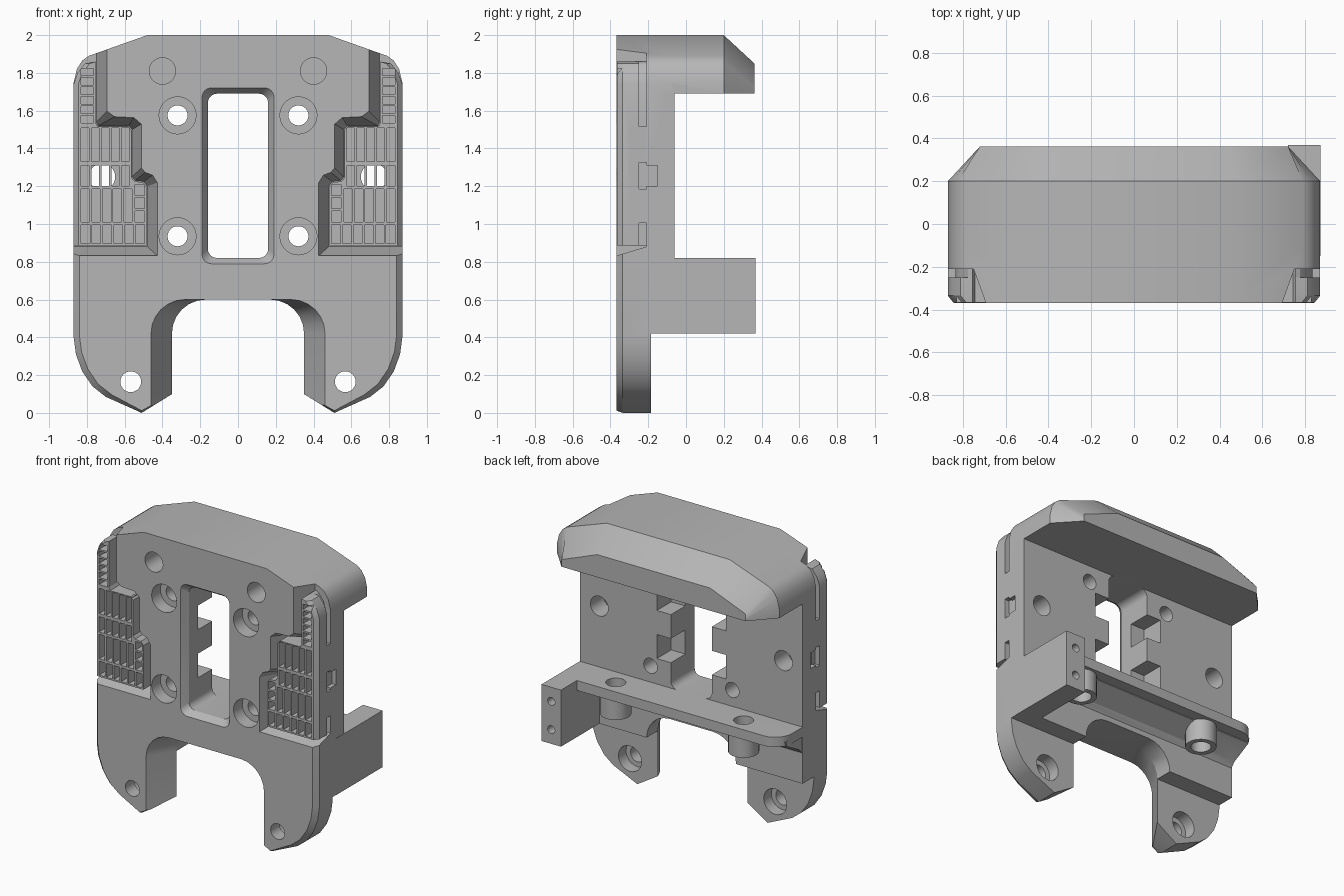
import bpy, bmesh, math

if "Cube" in bpy.data.objects:
    bpy.data.objects.remove(bpy.data.objects["Cube"])

grey = bpy.data.materials.new("plain grey")
grey.diffuse_color = (0.47, 0.47, 0.47, 1)
grey.use_nodes = True
grey.node_tree.nodes["Principled BSDF"].inputs["Base Color"].default_value = grey.diffuse_color


def loft(name, rings):
    """Closed solid through rings of 3D points."""
    bm = bmesh.new()
    vs = [[bm.verts.new(p) for p in r] for r in rings]
    n = len(rings[0])
    bm.faces.new(vs[0])
    bm.faces.new(vs[-1][::-1])
    for a, b in zip(vs, vs[1:]):
        for i in range(n):
            j = (i + 1) % n
            bm.faces.new((a[i], a[j], b[j], b[i]))
    bmesh.ops.recalc_face_normals(bm, faces=bm.faces)
    me = bpy.data.meshes.new(name)
    bm.to_mesh(me)
    bm.free()
    me.materials.append(grey)
    ob = bpy.data.objects.new(name, me)
    bpy.context.collection.objects.link(ob)
    return ob


def at_y(pts, y):
    return [(x, y, z) for x, z in pts]


def box(x0, x1, y0, y1, z0, z1):
    p = [(x0, z0), (x1, z0), (x1, z1), (x0, z1)]
    return loft("box", [at_y(p, y0), at_y(p, y1)])


def circle(cx, cy, r, n=28):
    return [(cx + r * math.cos(2 * math.pi * i / n), cy + r * math.sin(2 * math.pi * i / n)) for i in range(n)]


def rod_y(x, z, r, y0, y1):
    return loft("rod", [at_y(circle(x, z, r), y0), at_y(circle(x, z, r), y1)])


def rod_z(x, y, r, z0, z1):
    return loft("rod", [[(a, b, z) for a, b in circle(x, y, r)] for z in (z0, z1)])


def arc(cx, cy, r, a0, a1, n=6):
    return [(cx + r * math.cos(math.radians(a0 + (a1 - a0) * i / n)),
             cy + r * math.sin(math.radians(a0 + (a1 - a0) * i / n))) for i in range(n + 1)]


def round_rect(w, z0, z1, r):
    return (arc(w - r, z1 - r, r, 0, 90) + arc(-w + r, z1 - r, r, 90, 180)
            + arc(-w + r, z0 + r, r, 180, 270) + arc(w - r, z0 + r, r, 270, 360))


def both(half):
    """Close a right-hand outline with its mirror image."""
    return half + [(-x, z) for x, z in reversed(half)]


def boolean(ob, tool, op="DIFFERENCE"):
    m = ob.modifiers.new("bool", "BOOLEAN")
    m.operation, m.object, m.solver = op, tool, "EXACT"
    bpy.context.view_layer.objects.active = ob
    bpy.ops.object.modifier_apply(modifier=m.name)
    bpy.data.objects.remove(tool)


# main plate with front edge chamfer
top = [(.48, 2), (.79, 1.89), (.825, 1.865), (.853, 1.82), (.87, 1.75)]
low = [(.87, .40), (.858, .31), (.825, .22), (.77, .14), (.70, .085), (.51, 0), (.30, .13)]
full = both(top + low)
front = both(top + [(x - .03 if x > .6 else x, z + (.012 if x > .4 else 0)) for x, z in low])
front = [(max(-.84, min(.84, x)), z) for x, z in front]
body = loft("housing_body", [at_y(front, -.368), at_y(full, -.335), at_y(full, -.06)])
boolean(body, box(-1, 1, -.185, .1, -.1, .42))

# central window, chamfered at the front, with side notches at the back
boolean(body, loft("cut", [at_y(round_rect(.195, .785, 1.725, .05), -.375),
                           at_y(round_rect(.16, .82, 1.69, .05), -.32),
                           at_y(round_rect(.16, .82, 1.69, .05), .1)]))
for z0, z1 in ((1.0, 1.17), (1.34, 1.51)):
    boolean(body, box(-.27, .27, -.22, .1, z0, z1))

# overhanging hood with bevelled back
hood = both(top + [(.87, 1.69)])
back = [(math.copysign(min(abs(x) * .92, .72), x), max(z - .15, 1.69 + (.012 if z > 1.7 else 0))) for x, z in hood]
boolean(body, loft("hood", [at_y(hood, -.1), at_y(hood, .2), at_y(back, .362)]), "UNION")

# shelf, its sloping underside, screw bosses and side bracket
shelf = [(.86, -.2), (.86, .19)] + arc(-.74, .06, .13, 90, 180) + [(-.87, -.2)]
boolean(body, loft("shelf", [[(x, y, z) for x, y in shelf] for z in (.75, .82)]), "UNION")
wedge = [(-.25, .78), (.12, .78), (.11, .745), (-.03, .67), (-.12, .57), (-.184, .43), (-.25, .43)]
boolean(body, loft("wedge", [[(x, y, z) for y, z in wedge] for x in (-.865, .865)]), "UNION")
for x in (-.5, .5):
    boolean(body, rod_z(x, .07, .1, .60, .80), "UNION")
boolean(body, box(.72, .872, -.15, .368, .42, .82), "UNION")
for x in (-.5, .5):
    boolean(body, rod_z(x, .07, .065, .5, .9))
for z in (.52, .72):
    boolean(body, rod_y(.796, z, .028, .25, .4))

# tapered fork opening between the legs
a = both([(.465, -.1)] + arc(.285, .42, .18, 0, 90))
b = both([(.35, -.1)] + arc(.17, .42, .18, 0, 90))
boolean(body, loft("cut", [at_y(a, -.375), at_y(b, -.185), at_y(b, .4)]))

# side recesses that hold the grilles
lip = [(.69, 2.1), (.69, 1.60), (.65, 1.57), (.55, 1.565), (.51, 1.53), (.51, 1.30), (.49, 1.275),
       (.45, 1.26), (.425, 1.22), (.425, .83), (1, .83), (1, 2.1)]
floor = [(.75, 2.1), (.75, 1.54), (.74, 1.52), (.58, 1.52), (.56, 1.50), (.56, 1.25), (.545, 1.23),
         (.50, 1.225), (.48, 1.20), (.48, .88), (1, .88), (1, 2.1)]
for s in (-1, 1):
    boolean(body, loft("cut", [[(s * x, -.375, z) for x, z in lip], [(s * x, -.21, z) for x, z in floor]]))
    boolean(body, box(min(s * .84, s), max(s * .84, s), -.25, -.15, 1.2, 1.31))

# screw holes
for s in (-1, 1):
    for z in (.935, 1.575):
        boolean(body, rod_y(s * .32, z, .098, -.4, -.27))
        boolean(body, rod_y(s * .32, z, .053, -.4, 0))
    boolean(body, rod_y(s * .4, 1.81, .07, -.4, -.2))
    boolean(body, rod_y(s * .72, 1.25, .07, -.4, 0))
    boolean(body, rod_y(s * .568, .165, .055, -.5, 0))
    boolean(body, rod_y(s * .568, .165, .09, -.27, 0))

# grille insert, right side, mirrored to the left
edge = [(x + .004, z - .004) for x, z in floor[1:9]] + [(.484, .885)]


def insert(out):
    return [(.754, 1.86)] + edge + [(out, .885), (out, 1.74), (out - .02, 1.80), (out - .06, 1.85)]


grille = loft("side_grille", [at_y(insert(.845), -.366), at_y(insert(.87), -.335), at_y(insert(.87), -.25)])
# spacer behind the insert leaves the side groove
boolean(grille, loft("spacer", [at_y(insert(.835), -.26), at_y(insert(.835), -.205)]), "UNION")
for z0, z1 in ((1.005, 1.185), (1.325, 1.515)):
    boolean(grille, box(.80, .87, -.3, -.205, z0, z1), "UNION")


def cells(x0, x1, nx, z0, z1, nz, depth=.07, gap=.012):
    dx, dz = (x1 - x0) / nx, (z1 - z0) / nz
    for i in range(nx):
        for k in range(nz):
            boolean(grille, box(x0 + i * dx + gap / 2, x0 + (i + 1) * dx - gap / 2, -.4, -.366 + depth,
                                z0 + k * dz + gap / 2, z0 + (k + 1) * dz - gap / 2))


cells(.758, .836, 1, 1.53, 1.83, 6)
cells(.57, .836, 5, 1.325, 1.515, 1)
cells(.57, .836, 5, 1.195, 1.315, 1, .25)
cells(.555, .836, 5, 1.005, 1.19, 1)
cells(.49, .55, 1, 1.005, 1.215, 3)
cells(.49, .836, 6, .89, 1.0, 1)
m = grille.modifiers.new("mirror", "MIRROR")
m.use_mirror_merge = False

# crisp edges, smooth bores
for ob in (body, grille):
    bpy.ops.object.select_all(action="DESELECT")
    ob.select_set(True)
    bpy.context.view_layer.objects.active = ob
    bpy.ops.object.shade_smooth_by_angle(angle=math.radians(25))
